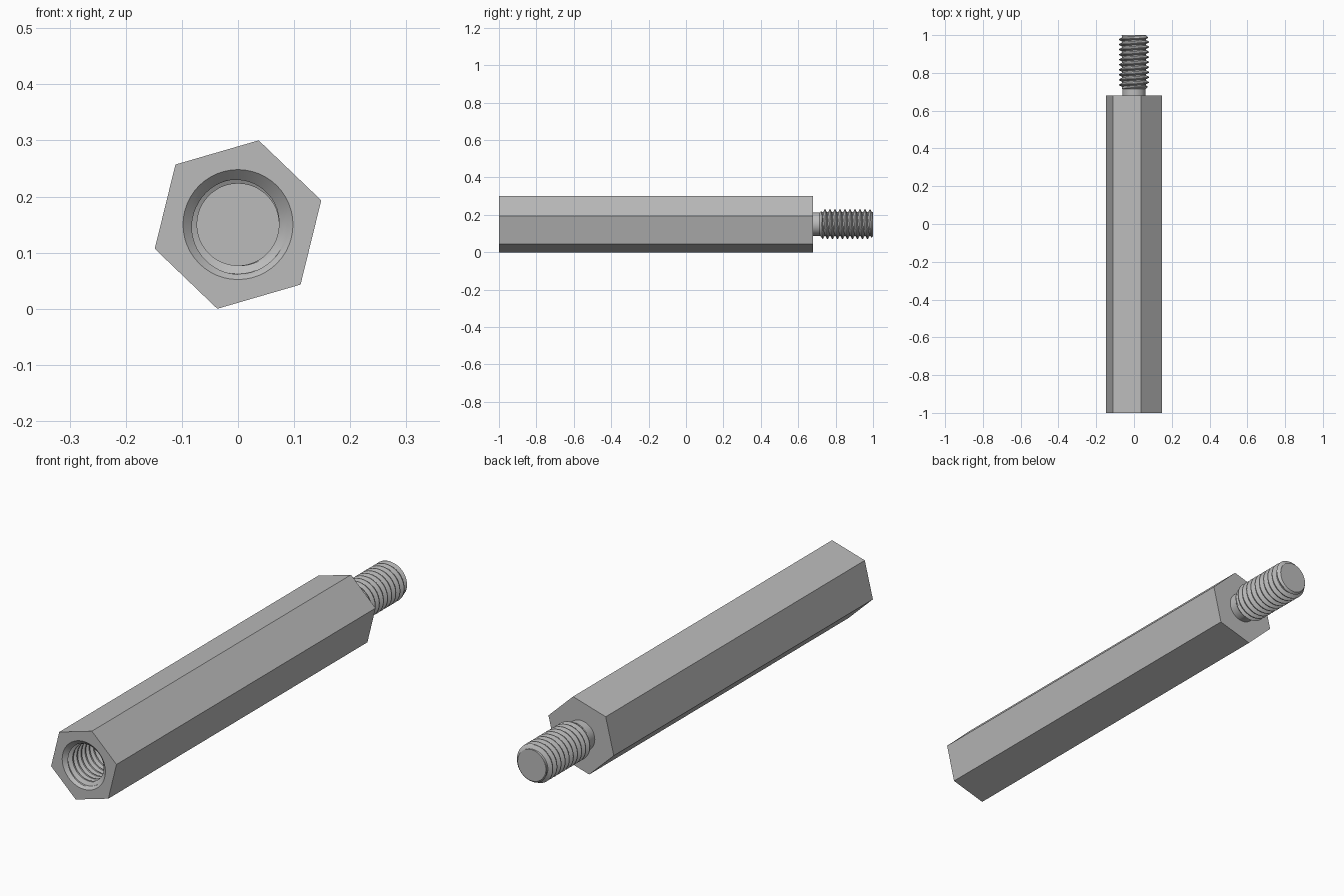
import bpy, bmesh, math

if "Cube" in bpy.data.objects:
    bpy.data.objects.remove(bpy.data.objects["Cube"], do_unlink=True)

SEG = 48            # segments round the axis
PITCH = 0.0267
AXIS_Z = 0.15
SHOULDER = 0.68     # rear end of the hexagonal body
# one turn of thread: crest flat, flank, root flat, flank
PHASES = (0, 0.125, 0.28, 0.4375, 0.6875, 0.84)

steel = bpy.data.materials.new("steel grey")
steel.use_nodes = True
grey = (0.5, 0.5, 0.5, 1)
steel.diffuse_color = grey
steel.node_tree.nodes["Principled BSDF"].inputs["Base Color"].default_value = grey


def point(r, angle, y):
    return (r * math.sin(angle), y, AXIS_Z + r * math.cos(angle))


def thread_radius(f, minor, major):
    f %= 1
    if f < 0.125:
        t = 1
    elif f < 0.4375:
        t = (0.4375 - f) / 0.3125
    elif f < 0.6875:
        t = 0
    else:
        t = (f - 0.6875) / 0.3125
    return minor + (major - minor) * t


def add_thread(bm, y0, y1, minor, major, trim, lead_in=None):
    """Right-handed helical surface, cut off at both ends and limited by trim(r, y)."""
    turns = math.ceil((y1 - y0) / PITCH)
    rows = []
    if lead_in:
        r, y = lead_in
        rows.append([bm.verts.new(point(r, i * math.tau / SEG, y)) for i in range(SEG + 1)])
    for turn in range(-1, turns + 1):
        for phase in PHASES:
            row = []
            for i in range(SEG + 1):
                u = i / SEG
                y = min(max(y0 + PITCH * (turn + phase + u), y0), y1)
                r = thread_radius((y - y0) / PITCH - u, minor, major)
                row.append(bm.verts.new(point(trim(r, y), u * math.tau, y)))
            rows.append(row)
    for a, b in zip(rows, rows[1:]):
        for i in range(SEG):
            bm.faces.new((a[i], a[i + 1], b[i + 1], b[i]))


def finish(bm, name):
    # weld the helix, close the flat ends and shade
    bmesh.ops.remove_doubles(bm, verts=bm.verts[:], dist=1e-5)
    bmesh.ops.holes_fill(bm, edges=[e for e in bm.edges if e.is_boundary], sides=0)
    bmesh.ops.recalc_face_normals(bm, faces=bm.faces[:])
    mesh = bpy.data.meshes.new(name)
    bm.to_mesh(mesh)
    bm.free()
    mesh.materials.append(steel)
    obj = bpy.data.objects.new(name, mesh)
    bpy.context.collection.objects.link(obj)
    bpy.ops.object.select_all(action='DESELECT')
    obj.select_set(True)
    bpy.context.view_layer.objects.active = obj
    bpy.ops.object.shade_smooth_by_angle(angle=math.radians(25))
    return obj


# Hexagonal body with a threaded blind bore at the front
MOUTH, BORE, BORE_END = 0.098, 0.073, -0.58
bm = bmesh.new()
angles = [math.radians(13.8 + 60 * k) for k in range(6)]
front = [bm.verts.new(point(0.1545, a, -1)) for a in angles]
back = [bm.verts.new(point(0.1545, a, SHOULDER)) for a in angles]
rim = [bm.verts.new(point(MOUTH, i * math.tau / SEG, -1)) for i in range(SEG)]
bm.faces.new(back)
for k in range(6):
    n = (k + 1) % 6
    bm.faces.new((front[k], front[n], back[n], back[k]))
    arc = [rim[(2 + 8 * k + i) % SEG] for i in range(9)]
    bm.faces.new([front[n], front[k]] + arc)


def bore_trim(r, y):
    r = max(r, MOUTH - (y + 1))             # countersink
    return min(r, BORE + BORE_END - y)      # run-out at the floor


add_thread(bm, -1, BORE_END, BORE, 0.088, bore_trim)
finish(bm, "hex_body")

# Threaded stud with a plain neck and chamfered tip
NECK, NECK_END = 0.062, 0.715


def stud_trim(r, y):
    return min(r, NECK + (y - NECK_END), 0.064 + (1 - y))


bm = bmesh.new()
add_thread(bm, NECK_END, 1, 0.064, 0.08, stud_trim, lead_in=(NECK, SHOULDER - 0.01))
finish(bm, "threaded_stud")
